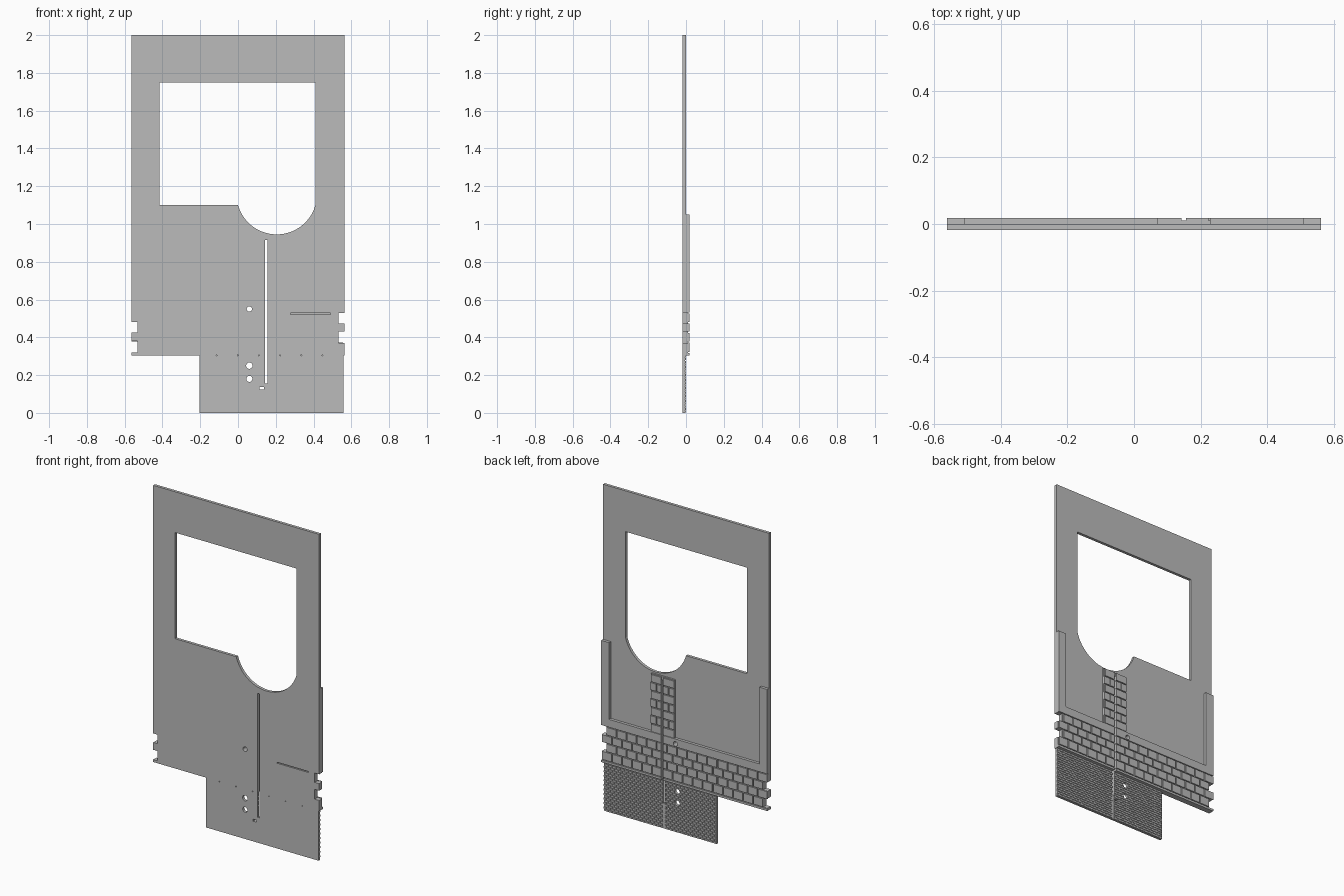
import bpy, bmesh, math

if "Cube" in bpy.data.objects:
    bpy.data.objects.remove(bpy.data.objects["Cube"])

BACK, FACE, MORTAR = 0.0175, 0.0, 0.011   # raised face, plate back, brick joint depth
W = 0.5625                                # half width of the wall
FRONT = -0.0175

grey = bpy.data.materials.new("plain grey")
grey.diffuse_color = (0.5, 0.5, 0.5, 1)
grey.use_nodes = True
grey.node_tree.nodes["Principled BSDF"].inputs["Base Color"].default_value = grey.diffuse_color


def add_prism(bm, outline, y0, y1):
    """Extrude an x/z outline from y0 to y1."""
    face = bm.faces.new([bm.verts.new((x, y0, z)) for x, z in outline])
    new = bmesh.ops.extrude_face_region(bm, geom=[face], use_keep_orig=True)["geom"]
    bmesh.ops.translate(bm, verts=[v for v in new if isinstance(v, bmesh.types.BMVert)],
                        vec=(0, y1 - y0, 0))


def rect(x0, x1, z0, z1):
    return [(x0, z0), (x1, z0), (x1, z1), (x0, z1)]


def circle(x, z, r, n=24):
    return [(x + r * math.cos(2 * math.pi * i / n), z + r * math.sin(2 * math.pi * i / n))
            for i in range(n)]


def make(name, prisms):
    bm = bmesh.new()
    for p in prisms:
        add_prism(bm, *p)
    bmesh.ops.recalc_face_normals(bm, faces=bm.faces)
    mesh = bpy.data.meshes.new(name)
    bm.to_mesh(mesh)
    bm.free()
    mesh.materials.append(grey)
    ob = bpy.data.objects.new(name, mesh)
    bpy.context.collection.objects.link(ob)
    return ob


def bricks(x0, x1, z0, z1, pitch, gap, shift, y0, y1):
    """One row of bricks clipped to x0..x1, leaving the long slot free."""
    out = []
    x = x0 - shift
    while x < x1 - 0.001:
        a, b = max(x, x0), min(x + pitch - gap, x1)
        spans = [(a, b)]
        if a < SLOT[1] and b > SLOT[0]:
            spans = [(a, SLOT[0]), (SLOT[1], b)]
        for s, e in spans:
            if e - s > 0.003:
                out.append((rect(s, e, z0, z1), y0, y1))
        x += pitch
    return out


SLOT = (0.143, 0.157)

# window outline with a round bay in its lower edge
cx, cz, r = 0.205, 1.158, 0.213
a0 = math.atan2(1.10 - cz, -0.205)
a1 = math.atan2(1.10 - cz, 0.205)
a0 += 2 * math.pi
a1 += 2 * math.pi
arc = [(cx + r * math.cos(a0 + (a1 - a0) * i / 32), cz + r * math.sin(a0 + (a1 - a0) * i / 32))
       for i in range(33)]
window = [(-0.415, 1.75), (-0.415, 1.10)] + arc + [(0.41, 1.75)]

# openings: window, slot, round holes, blind slit and drill marks
cuts = [(window, -0.1, 0.1), (rect(*SLOT, 0.155, 0.915), -0.1, 0.1),
        (rect(0.115, 0.137, 0.123, 0.136), -0.1, 0.1),
        (rect(0.277, 0.49, 0.522, 0.528), -0.1, -0.009)]
cuts += [(circle(0.06, z, rad), -0.1, 0.1) for z, rad in ((0.55, 0.014), (0.25, 0.017), (0.18, 0.016))]
cuts += [(circle(-0.113 + 0.112 * i, 0.305, 0.003, 8), -0.1, -0.009) for i in range(6)]
cutter = make("opening_cutter", cuts)
cutter.hide_render = True
cutter.hide_viewport = False


def cut(ob):
    mod = ob.modifiers.new("openings", "BOOLEAN")
    mod.object, mod.operation, mod.solver = cutter, "DIFFERENCE", "EXACT"
    dg = bpy.context.evaluated_depsgraph_get()
    mesh = bpy.data.meshes.new_from_object(ob.evaluated_get(dg))
    ob.modifiers.clear()
    ob.data = mesh


# toothed side edges
T = 0.532
right = [(W, 0.305), (W, 0.37), (T, 0.37), (T, 0.43), (W, 0.43), (W, 0.473), (T, 0.473), (T, 0.53), (W, 0.53)]
left = [(-W, 0.48), (-T, 0.48), (-T, 0.425), (-W, 0.425), (-W, 0.38), (-T, 0.38), (-T, 0.32),
        (-W, 0.32), (-W, 0.305)]


def toothed(top):
    return right + [(W, top), (-W, top)] + left


# main wall, lower panel and backing for the large bricks
cut(make("wall_plate", [(toothed(2.0), FRONT, FACE)]))
cut(make("lower_panel", [(rect(-0.205, 0.558, 0, 0.305), FRONT, -0.004)]))
cut(make("brick_backing", [(toothed(0.58), FACE, MORTAR)]))

# smooth ledge above the bricks and thin strip below
cut(make("ledge", [(rect(-W, W, 0.532, 0.58), MORTAR, BACK)]))
cut(make("base_strip", [(rect(-W, W, 0.305, 0.318), MORTAR, BACK)]))

# upright rails on both sides
make("side_rails", [(rect(min(s * 0.51, s * W), max(s * 0.51, s * W), 0.58, 1.05), FACE, BACK)
                    for s in (-1, 1)])

# large brick band: four staggered rows
rows = []
levels = (0.32, 0.375, 0.427, 0.477, 0.53)
for i in range(4):
    x0, x1 = (-T, W) if i % 2 == 0 else (-W, T)
    pitch = (x1 - x0) / 16
    rows += bricks(x0, x1, levels[i] + 0.003, levels[i + 1] - 0.003, pitch, 0.007, 0, MORTAR, BACK)
cut(make("brick_band", rows))

# brick pier around the slot
cut(make("pier_backing", [(rect(0.07, 0.23, 0.58, 0.935), FACE, MORTAR)]))
rows = []
for i in range(7):
    z = 0.58 + i * 0.0507
    rows += bricks(0.07, 0.23, z + 0.003, z + 0.0477, 0.08, 0.006, 0.04 * (i % 2), MORTAR, BACK)
cut(make("pier_bricks", rows))

# fine brick texture on the lower panel
rows = []
h = 0.305 / 22
for i in range(22):
    rows += bricks(-0.205, 0.558, i * h + 0.0015, (i + 1) * h - 0.0015, 0.0272, 0.004,
                   0.0136 * (i % 2), -0.004, FACE)
cut(make("small_bricks", rows))
